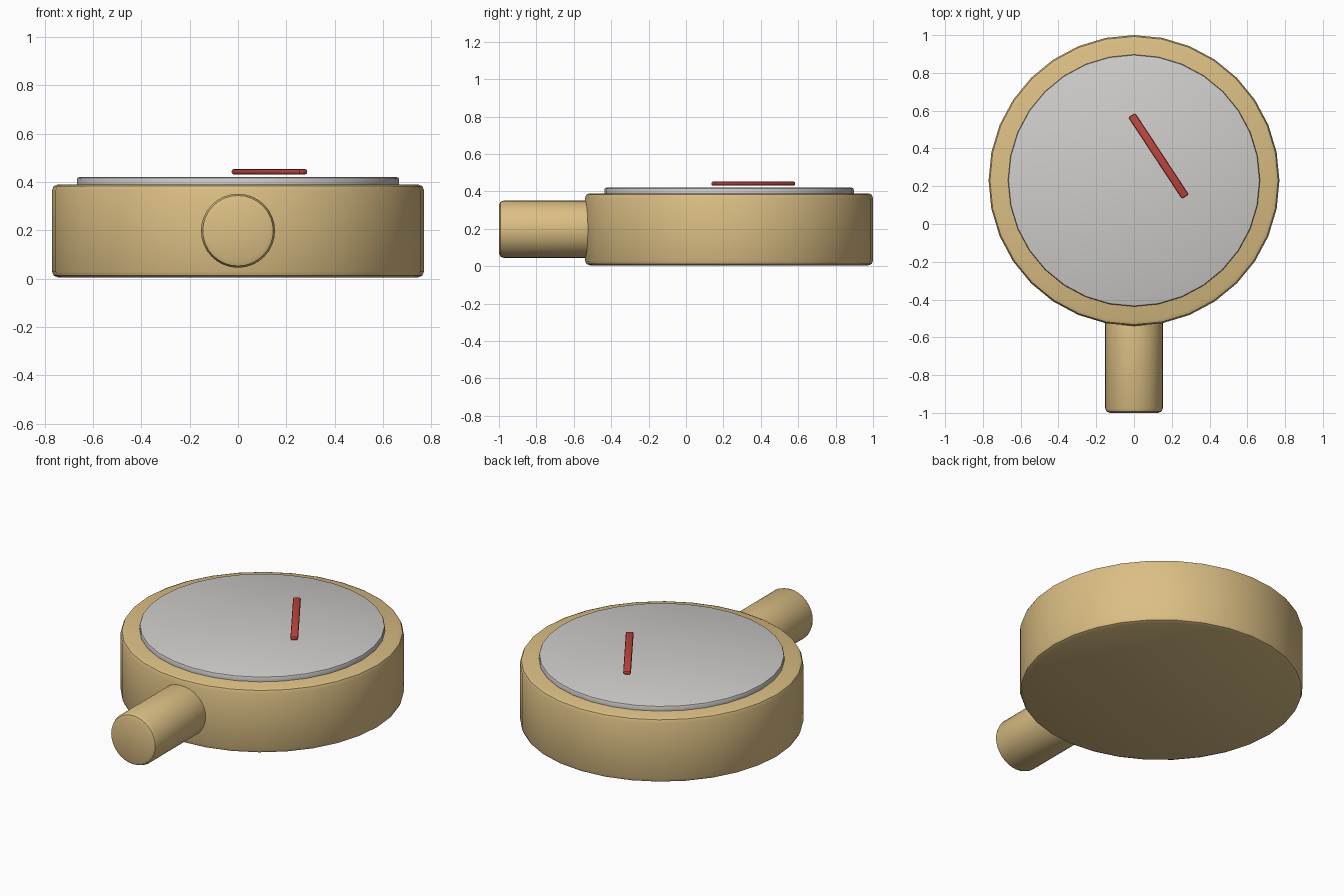
import bpy
import math

cube = bpy.data.objects.get("Cube")
if cube:
    bpy.data.objects.remove(cube, do_unlink=True)

CENTRE_Y = 0.23


def material(name, rgb):
    mat = bpy.data.materials.new(name)
    mat.use_nodes = True
    colour = (*rgb, 1.0)
    mat.diffuse_color = colour
    mat.node_tree.nodes["Principled BSDF"].inputs["Base Color"].default_value = colour
    return mat


def finish(obj, name, mat, bevel, segments=2):
    """Name, colour, soften the edges and smooth the sides."""
    obj.name = name
    obj.data.materials.append(mat)
    bpy.ops.object.transform_apply(location=False, rotation=True, scale=True)
    mod = obj.modifiers.new("soft_edges", "BEVEL")
    mod.width = bevel
    mod.segments = segments
    mod.limit_method = "ANGLE"
    mod.angle_limit = math.radians(40)
    bpy.ops.object.modifier_apply(modifier=mod.name)
    bpy.ops.object.shade_smooth_by_angle(angle=math.radians(30))


def cylinder(name, mat, radius, depth, location, sides, bevel, rotation=(0, 0, 0)):
    bpy.ops.mesh.primitive_cylinder_add(
        vertices=sides, radius=radius, depth=depth, location=location, rotation=rotation)
    finish(bpy.context.object, name, mat, bevel)


brass = material("brass", (0.71, 0.52, 0.23))
pale_grey = material("pale_grey", (0.62, 0.61, 0.59))
red = material("red", (0.52, 0.06, 0.045))

# Round case and raised dial
cylinder("case", brass, 0.77, 0.385, (0, CENTRE_Y, 0.1975), 32, 0.025)
cylinder("dial", pale_grey, 0.667, 0.05, (0, CENTRE_Y, 0.395), 32, 0.01)

# Stem reaching into the case from the front
cylinder("stem", brass, 0.153, 0.7, (0, -0.65, 0.198), 32, 0.025, (math.pi / 2, 0, 0))

# Pointer hovering just above the dial
bpy.ops.mesh.primitive_cube_add(
    size=1, location=(0.13, 0.36, 0.442),
    rotation=(0, 0, math.atan2(-0.41, 0.27)))
pointer = bpy.context.object
pointer.scale = (0.515, 0.042, 0.022)
finish(pointer, "pointer", red, 0.008)
